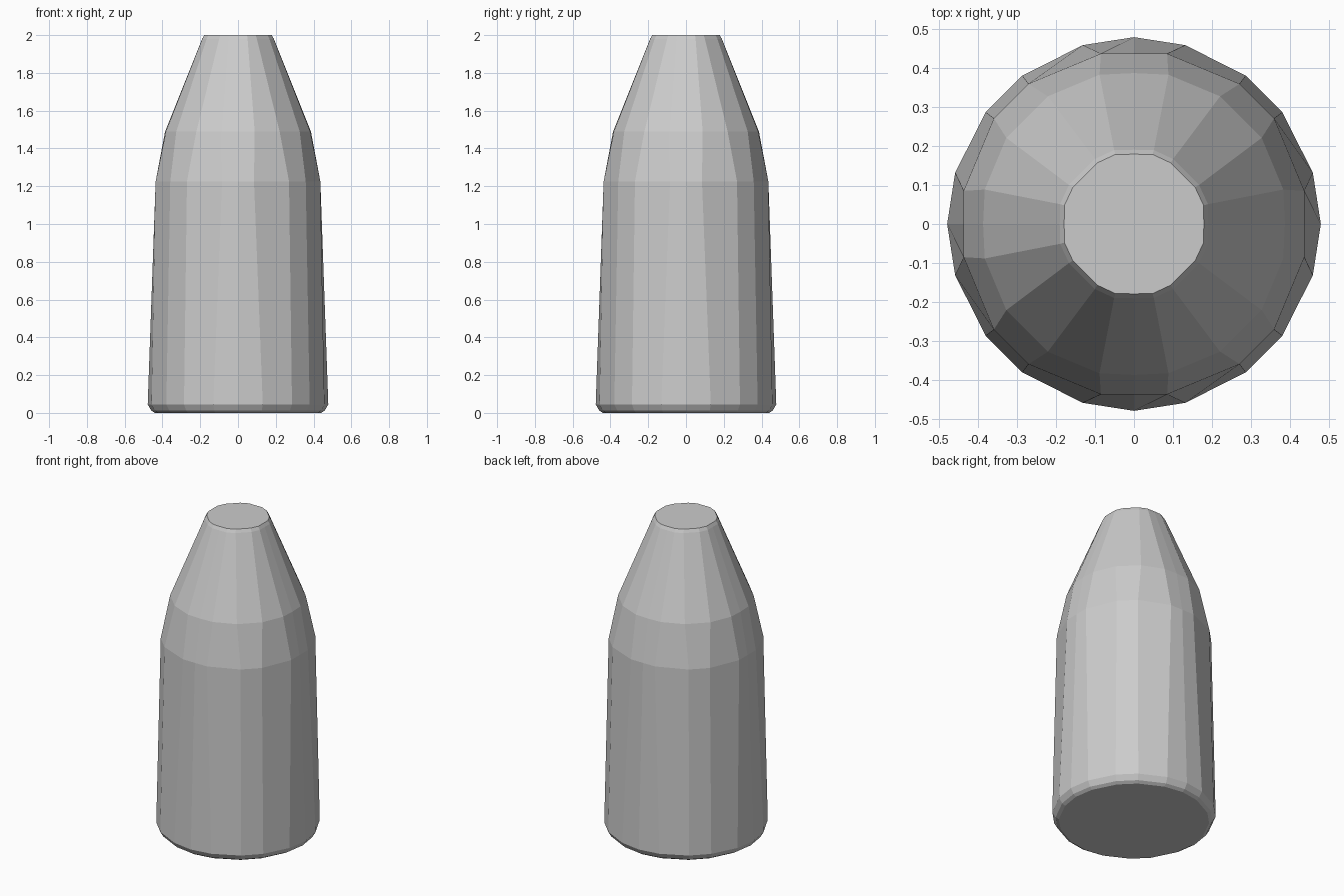
import bpy, bmesh, math

if "Cube" in bpy.data.objects:
    bpy.data.objects.remove(bpy.data.objects["Cube"])

# Rings: height, then (angle, radius) of the first three points of an eighth turn
BASE = [(0, 0.478), (16, 0.476), (37, 0.475)]
SHOULDER = [(0, 0.436), (11, 0.444), (37, 0.449)]
NECK = [(0, 0.386), (13, 0.392), (34, 0.394)]
TIP = [(0, 0.190), (15, 0.196), (31, 0.194)]

RINGS = [
    (0.0, BASE, 0.92),
    (0.012, BASE, 0.96),
    (0.045, BASE, 1.0),
    (1.225, SHOULDER, 1.0),
    (1.49, NECK, 1.0),
    (1.98, TIP, 1.0),
    (2.0, TIP, 0.94),
]


def ring_points(section, scale, z):
    # Mirror the eighth about 45 degrees, then repeat the quarter four times
    quarter = section + [(90 - a, r) for a, r in reversed(section[1:])]
    return [(r * scale * math.cos(math.radians(a + 90 * q)),
             r * scale * math.sin(math.radians(a + 90 * q)), z)
            for q in range(4) for a, r in quarter]


# Tapered body, faceted and capped at both ends
bm = bmesh.new()
loops = [[bm.verts.new(p) for p in ring_points(sec, s, z)] for z, sec, s in RINGS]
n = len(loops[0])
for low, high in zip(loops, loops[1:]):
    for i in range(n):
        j = (i + 1) % n
        bm.faces.new((low[i], low[j], high[j], high[i]))
bm.faces.new(loops[0][::-1])
bm.faces.new(loops[-1])
bmesh.ops.recalc_face_normals(bm, faces=bm.faces)

mesh = bpy.data.meshes.new("tapered_body")
bm.to_mesh(mesh)
bm.free()
bpy.context.collection.objects.link(bpy.data.objects.new("tapered_body", mesh))
